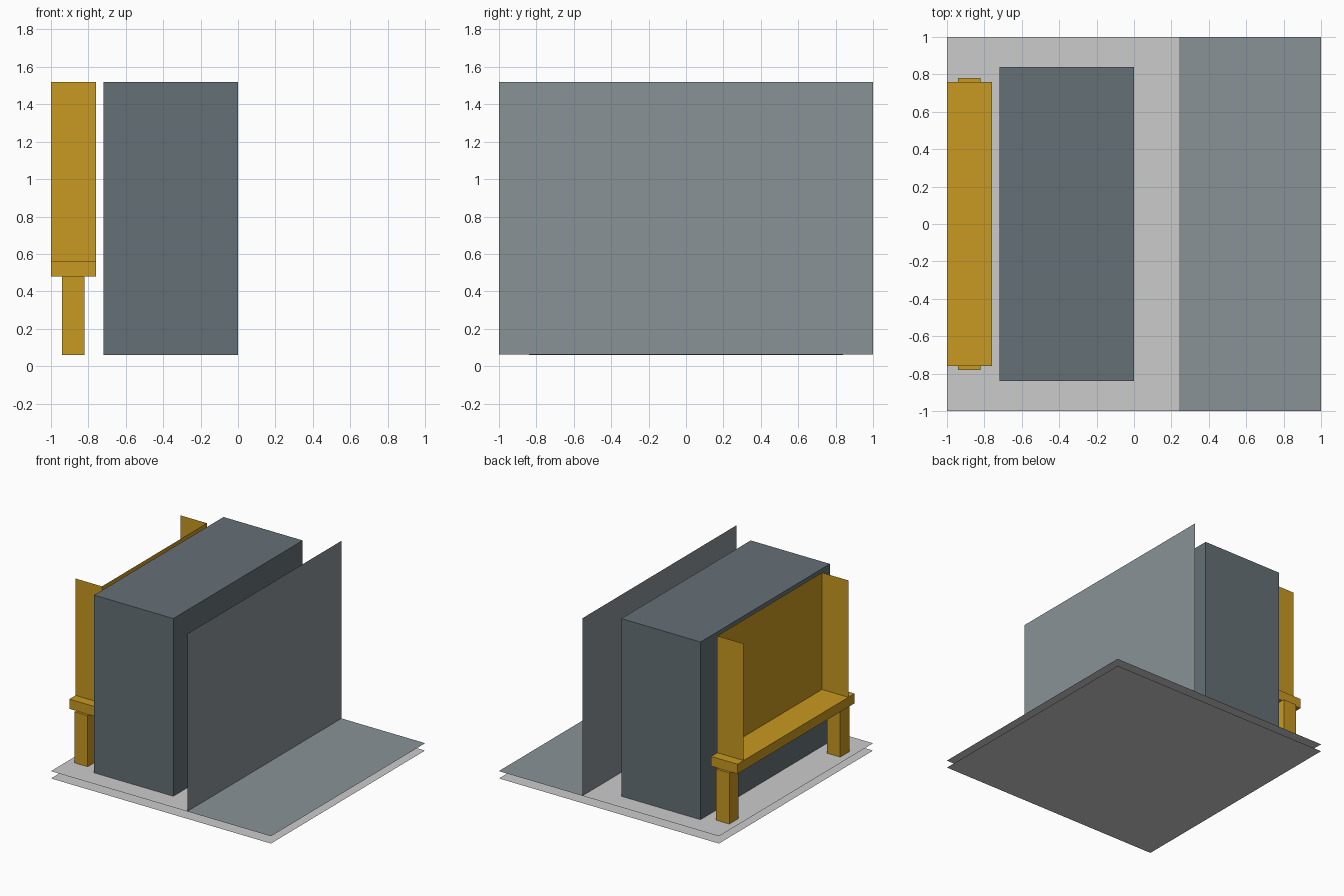
import bpy, bmesh

if "Cube" in bpy.data.objects:
    bpy.data.objects.remove(bpy.data.objects["Cube"])


def material(name, rgb):
    m = bpy.data.materials.new(name)
    m.diffuse_color = (*rgb, 1)
    m.use_nodes = True
    m.node_tree.nodes["Principled BSDF"].inputs["Base Color"].default_value = m.diffuse_color
    return m


yellow = material("yellow", (0.58, 0.32, 0.015))
slate = material("slate", (0.13, 0.16, 0.18))
pale_slate = material("pale_slate", (0.25, 0.29, 0.31))


def finish(name, bm, mat):
    mesh = bpy.data.meshes.new(name)
    bm.to_mesh(mesh)
    bm.free()
    if mat:
        mesh.materials.append(mat)
    obj = bpy.data.objects.new(name, mesh)
    bpy.context.collection.objects.link(obj)
    return obj


def box(name, lo, hi, mat=None):
    bm = bmesh.new()
    bmesh.ops.create_cube(bm, size=1)
    for v in bm.verts:
        v.co = [(a + b) / 2 + c * (b - a) for a, b, c in zip(lo, hi, v.co)]
    return finish(name, bm, mat)


def sheet(name, profile, sweep, mat=None):
    """Thin folded sheet: a profile of points swept along a vector."""
    bm = bmesh.new()
    rows = [[bm.verts.new([c + k * s for c, s in zip(p, sweep)]) for k in (0, 1)]
            for p in profile]
    for (a, b), (c, d) in zip(rows, rows[1:]):
        bm.faces.new((a, c, d, b))
    return finish(name, bm, mat)


# Base: two thin square sheets, one above the other
for name, z in (("base_bottom", 0), ("base_top", 0.06)):
    sheet(name, [(-1, -1, z), (1, -1, z)], (0, 2, 0))

# Folded partition: upright wall and the floor strip beside it
sheet("partition_wall_and_floor",
      [(0.24, -1, 1.52), (0.24, -1, 0.061), (1, -1, 0.061)], (0, 2, 0), pale_slate)

# Large solid block
box("main_block", (-0.72, -0.84, 0.06), (0, 0.84, 1.52), slate)

# Bench: seat and two legs
box("seat", (-1, -0.76, 0.48), (-0.76, 0.76, 0.56), yellow)
for side, y in (("front", -0.72), ("back", 0.72)):
    box(side + "_leg", (-0.94, y - 0.06, 0.06), (-0.82, y + 0.06, 0.48), yellow)

# U-shaped screen standing on the seat, open to -x
sheet("bench_screen",
      [(-1, -0.68, 0.56), (-0.76, -0.68, 0.56), (-0.76, 0.68, 0.56), (-1, 0.68, 0.56)],
      (0, 0, 0.96), yellow)
